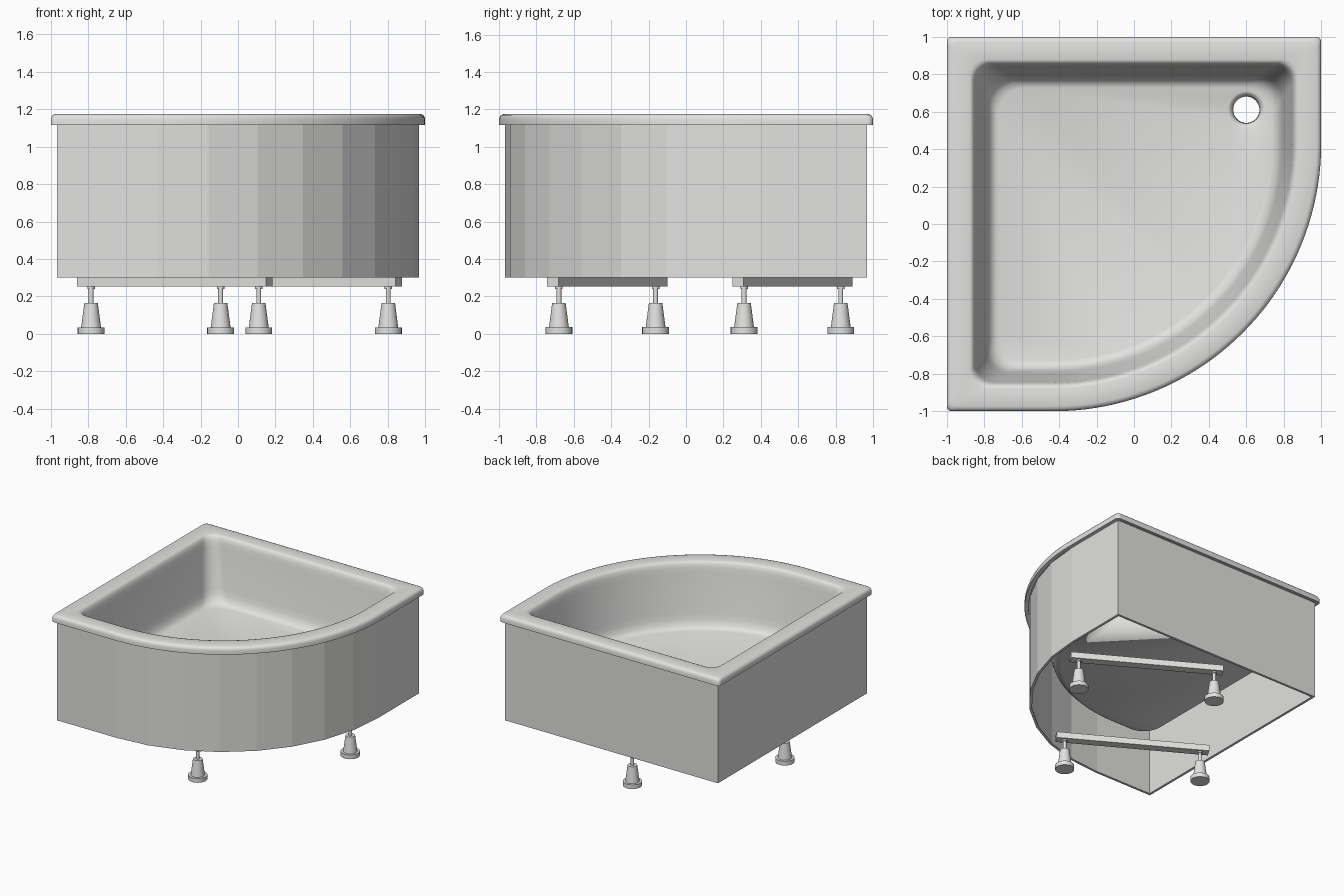
import bpy, bmesh, math
from math import sin, cos, pi, radians
from mathutils import Vector

if "Cube" in bpy.data.objects:
    bpy.data.objects.remove(bpy.data.objects["Cube"], do_unlink=True)

grey = bpy.data.materials.new("light_grey")
grey.use_nodes = True
grey.diffuse_color = (0.76, 0.76, 0.75, 1)
grey.node_tree.nodes["Principled BSDF"].inputs["Base Color"].default_value = (0.76, 0.76, 0.75, 1)

CURVE = 1.43   # radius of the bowed front


def finish(bm, name, angle=None):
    mesh = bpy.data.meshes.new(name)
    bm.to_mesh(mesh)
    bm.free()
    mesh.materials.append(grey)
    obj = bpy.data.objects.new(name, mesh)
    bpy.context.collection.objects.link(obj)
    if angle:
        bpy.ops.object.select_all(action="DESELECT")
        obj.select_set(True)
        bpy.context.view_layer.objects.active = obj
        bpy.ops.object.shade_smooth_by_angle(angle=radians(angle))
    return obj


def arc(cx, cy, r, start, end, n):
    steps = [radians(start + (end - start) * i / n) for i in range(n + 1)]
    return [(cx + r * cos(a), cy + r * sin(a)) for a in steps]


def quadrant(d, r, corner_n, curve_n):
    """Quarter-round plan inset by d, with three corners rounded to r."""
    e, c = 1 - d, 1 - d - r
    if r:
        pts = arc(c, c, r, 0, 90, corner_n) + arc(-c, c, r, 90, 180, corner_n)
        pts += arc(-c, -c, r, 180, 270, corner_n)
    else:
        pts = [(e, e), (-e, e), (-e, -e)]
    return pts + arc(1 - CURVE, CURVE - 1, CURVE - d, 270, 360, curve_n)


def ring(bm, pts, z):
    return [bm.verts.new((x, y, z)) for x, y in pts]


def bridge(bm, a, b):
    n = len(a)
    for i in range(n):
        j = (i + 1) % n
        bm.faces.new((a[i], a[j], b[j], b[i]))


def loop_edges(bm, loop):
    return [bm.edges.get((v, loop[(i + 1) % len(loop)])) for i, v in enumerate(loop)]


# Tray: rolled rim, sloping walls, filleted floor (inset, height)
FLOOR = 0.665
profile = [(0.03, 1.117), (0, 1.117), (0, 1.148), (0.004, 1.16), (0.012, 1.17), (0.026, 1.175),
           (0.122, 1.175), (0.134, 1.171), (0.144, 1.158), (0.152, 1.13), (0.158, 1.09),
           (0.206, 0.78), (0.215, 0.735), (0.229, 0.695), (0.25, 0.672), (0.272, FLOOR)]
bm = bmesh.new()
loops = [ring(bm, quadrant(d, 0.03 + 0.45 * d, 8, 40), z) for d, z in profile]
for a, b in zip(loops, loops[1:]):
    bridge(bm, a, b)

# Drain hole with a dished edge
drain = [ring(bm, arc(0.6, 0.61, r, 0, 352.5, 47), FLOOR - drop)
         for r, drop in [(0.097, 0), (0.09, 0.003), (0.078, 0.015), (0.07, 0.035)]]
for a, b in zip(drain, drain[1:]):
    bridge(bm, a, b)

# Flat floor between the fillet and the drain
bmesh.ops.triangle_fill(bm, use_beauty=True, normal=(0, 0, 1),
                        edges=loop_edges(bm, loops[-1]) + loop_edges(bm, drain[0]))
bmesh.ops.recalc_face_normals(bm, faces=bm.faces)
floor_face = min(bm.faces, key=lambda f: (f.calc_center_median() - Vector((0, 0, FLOOR))).length)
if floor_face.normal.z < 0:
    bmesh.ops.reverse_faces(bm, faces=bm.faces)
tray = finish(bm, "tray", 40)
shell = tray.modifiers.new("thickness", "SOLIDIFY")
shell.thickness = 0.02
shell.offset = -1

# Skirt: faceted thin wall below the rim
bm = bmesh.new()
walls = [ring(bm, quadrant(d, 0, 0, 8), z)
         for d, z in [(0.032, 0.302), (0.032, 1.12), (0.052, 1.12), (0.052, 0.302)]]
for i in range(4):
    bridge(bm, walls[i], walls[(i + 1) % 4])
bmesh.ops.recalc_face_normals(bm, faces=bm.faces)
finish(bm, "skirt")


# Support bars, each with two adjustable feet
def lathe(name, x, y, steps, sides=24):
    bm = bmesh.new()
    rings = [ring(bm, arc(x, y, r, 0, 360 - 360 / sides, sides - 1), z) for r, z in steps]
    for a, b in zip(rings, rings[1:]):
        bridge(bm, a, b)
    bm.faces.new(rings[0])
    bm.faces.new(rings[-1])
    bmesh.ops.recalc_face_normals(bm, faces=bm.faces)
    return finish(bm, name, 30)


foot_steps = [(0.072, 0), (0.072, 0.035), (0.053, 0.035), (0.036, 0.165),
              (0.013, 0.165), (0.013, 0.24), (0.02, 0.24), (0.02, 0.253)]
along = Vector((-cos(pi / 6), sin(pi / 6)))
for side, cx, cy in [("back", 0.355, 0.569), ("front", -0.337, -0.421)]:
    bm = bmesh.new()
    bmesh.ops.create_cube(bm, size=1)
    bar = finish(bm, side + "_support_bar")
    bar.scale = (1.165, 0.07, 0.05)
    bar.rotation_euler.z = -pi / 6
    bar.location = (cx, cy, 0.277)
    for end, s in [("left", -1), ("right", 1)]:
        p = Vector((cx, cy)) + along * 0.517 * s
        lathe(f"{side}_{end}_foot", p.x, p.y, foot_steps)
